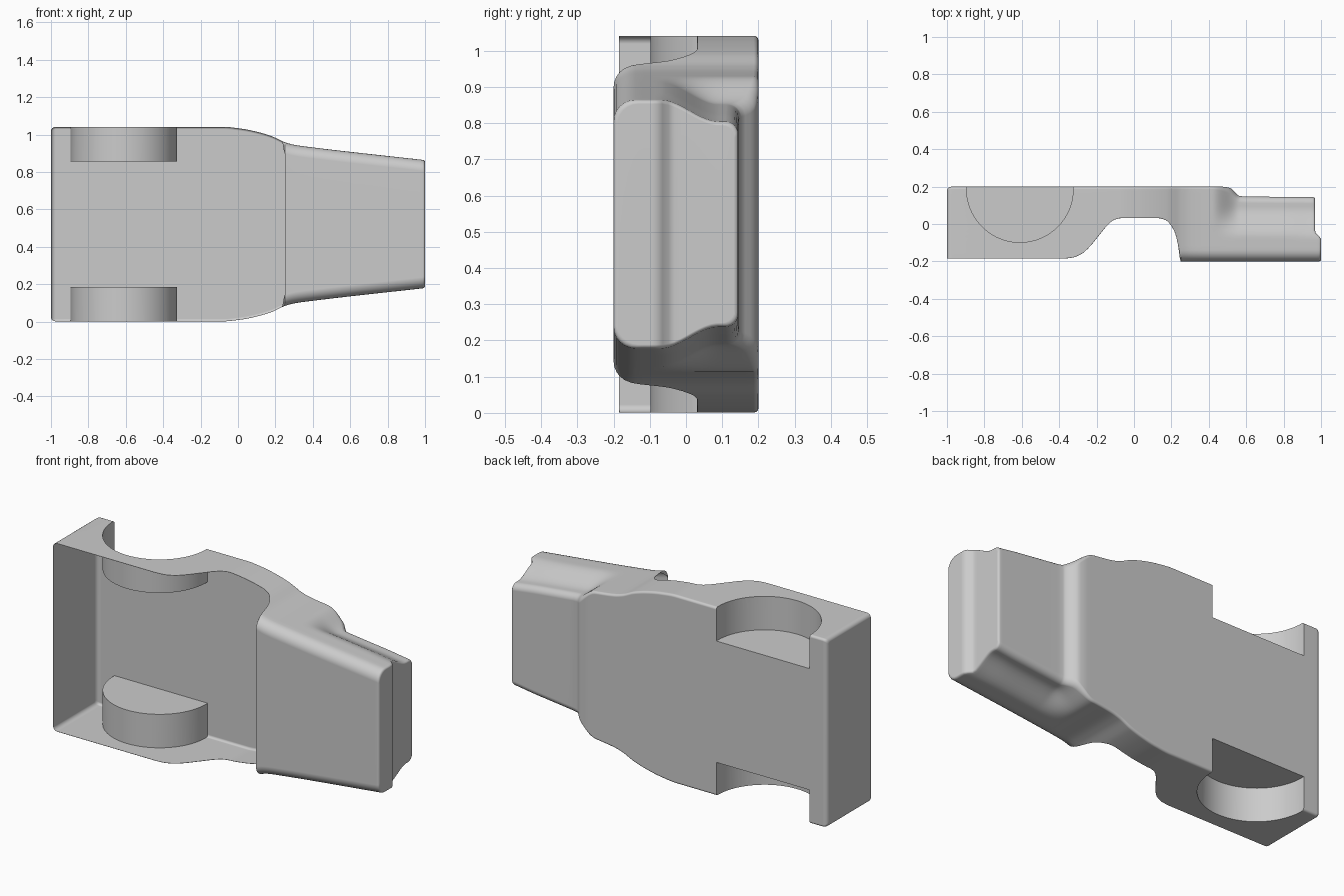
import bpy, bmesh, math

if "Cube" in bpy.data.objects:
    bpy.data.objects.remove(bpy.data.objects["Cube"])

ZC = 0.521  # mid plane of the body


def smooth(u):
    u = min(1.0, max(0.0, u))
    return u * u * (3 - 2 * u)


def curve(pts, x):
    """Monotone smooth interpolation through (x, value) points."""
    if x <= pts[0][0]:
        return pts[0][1]
    if x >= pts[-1][0]:
        return pts[-1][1]
    sl = [(b[1] - a[1]) / (b[0] - a[0]) for a, b in zip(pts, pts[1:])]

    def tan(i):
        if i == 0:
            return sl[0]
        if i == len(sl):
            return sl[-1]
        p, q = sl[i - 1], sl[i]
        return 2 * p * q / (p + q) if p * q > 0 else 0.0
    i = max(k for k in range(len(sl)) if pts[k][0] <= x)
    h = pts[i + 1][0] - pts[i][0]
    u = (x - pts[i][0]) / h
    return ((2*u**3 - 3*u*u + 1) * pts[i][1] + (u**3 - 2*u*u + u) * h * tan(i)
            + (3*u*u - 2*u**3) * pts[i + 1][1] + (u**3 - u*u) * h * tan(i + 1))


# Lengthwise curves: rim height, half width, floor height
RIM = [(-1, -.185), (-.38, -.185), (-.33, -.18), (-.28, -.16), (-.24, -.125),
       (-.19, -.065), (-.14, -.005), (-.11, .02), (-.07, .031), (.13, .031),
       (.17, .02), (.2, -.01), (.22, -.05), (.235, -.11), (.25, -.2), (1, -.2)]
WIDTH = [(-1, .52), (-.08, .52), (.02, .51), (.1, .494), (.18, .47),
         (.25, .438), (.3, .424), (.4, .41), (1, .342)]
FLOOR = [(-1, .2), (.46, .2), (.51, .194), (.535, .175), (.56, .151),
         (.6, .147), (1, .144)]


def section(x):
    """Half outline (x, y, half width) from the top around to the floor."""
    u = max(0, (-.975 - x) / .025)
    back = .022 * (1 - math.sqrt(max(0, 1 - u * u)))
    u = max(0, (x - .988) / .012)
    front = .01 * (1 - math.sqrt(max(0, 1 - u * u)))
    e = back + front
    t = curve(RIM, x) + front
    w = curve(WIDTH, x) - e
    f = curve(FLOOR, x) - e
    rt = .002 + .058 * smooth((x - .235) / .015)
    rb = .013 + .022 * smooth((x - .4) / .15)
    inset = .06 * smooth((x - .42) / .14)
    prof = []
    for i in range(7):
        a = math.pi / 2 * i / 6
        prof.append((t + rt - rt * math.cos(a), w - rt + rt * math.sin(a)))
    a0, a1 = t + rt, f - rb
    prof += [(a0 + (a1 - a0) * i / 14, w) for i in range(1, 14)]
    for i in range(7):
        a = math.pi / 2 * i / 6
        prof.append((f - rb + rb * math.sin(a), w - rb + rb * math.cos(a)))
    out = []
    for y, hw in prof:
        step = .032 * smooth((y + .08) / .04) * smooth((x - .8) / .2)
        out.append((x - step, y, hw - inset * smooth((y + .07) / .16)))
    return out


def obj_from(bm, name):
    bmesh.ops.recalc_face_normals(bm, faces=bm.faces)
    me = bpy.data.meshes.new(name)
    bm.to_mesh(me)
    bm.free()
    ob = bpy.data.objects.new(name, me)
    bpy.context.collection.objects.link(ob)
    return ob


# Body: closed loft of mirrored sections
xs = [-1, -.9983, -.9935, -.986, -.975, -.7, -.4]
xs += [-.39 + .01 * i for i in range(60)]
xs += [.215 + .005 * i for i in range(9)]
xs += [.27 + .0125 * i for i in range(29)]
xs += [.66, .7, .75, .8, .84, .88, .92, .95, .975, .988, .994, .998, 1]
xs = sorted({round(x, 4) for x in xs})
bm = bmesh.new()
rings = []
for x in xs:
    pts = section(x)
    rings.append([[bm.verts.new((px, y, ZC + s * w)) for px, y, w in pts]
                  for s in (1, -1)])
n = len(rings[0][0])
for A, B in zip(rings, rings[1:]):
    for s in (0, 1):
        for i in range(n - 1):
            bm.faces.new((A[s][i], A[s][i + 1], B[s][i + 1], B[s][i]))
    for i in (0, n - 1):
        bm.faces.new((A[0][i], B[0][i], B[1][i], A[1][i]))
for R in (rings[0], rings[-1]):
    for i in range(n - 1):
        bm.faces.new((R[0][i], R[0][i + 1], R[1][i + 1], R[1][i]))
body = obj_from(bm, "body_shell")

# Wheel wells: D-shaped cutters on both sides
bm = bmesh.new()
arc = [(-.61 + .285 * math.cos(math.pi * i / 40),
        .187 - .285 * math.sin(math.pi * i / 40)) for i in range(41)]
prof = [(arc[0][0], .3)] + arc + [(arc[-1][0], .3)]
for s in (1, -1):
    lo = [bm.verts.new((x, y, ZC + s * .335)) for x, y in prof]
    hi = [bm.verts.new((x, y, ZC + s * .7)) for x, y in prof]
    bm.faces.new(lo)
    bm.faces.new(hi)
    for i in range(len(prof)):
        j = (i + 1) % len(prof)
        bm.faces.new((lo[i], lo[j], hi[j], hi[i]))
cutter = obj_from(bm, "wheel_well_cutter")
cutter.hide_render = True

mod = body.modifiers.new("wells", 'BOOLEAN')
mod.operation = 'DIFFERENCE'
mod.solver = 'EXACT'
mod.object = cutter
bpy.context.view_layer.objects.active = body
body.select_set(True)
bpy.ops.object.modifier_apply(modifier=mod.name)
bpy.data.objects.remove(cutter, do_unlink=True)

# Open the top of the tub: remove the lid faces that span side to side
bm = bmesh.new()
bm.from_mesh(body.data)
lid = []
for f in bm.faces:
    z = [v.co.z for v in f.verts]
    c = f.calc_center_median()
    if max(z) - min(z) > .5 and -.9999 < c.x < .2499 and c.y < .1:
        lid.append(f)
bmesh.ops.delete(bm, geom=lid, context='FACES')
bm.to_mesh(body.data)
bm.free()

# Smooth shading with sharp rims
bpy.ops.object.shade_smooth_by_angle(angle=math.radians(35))
wn = body.modifiers.new("normals", 'WEIGHTED_NORMAL')
wn.keep_sharp = True
